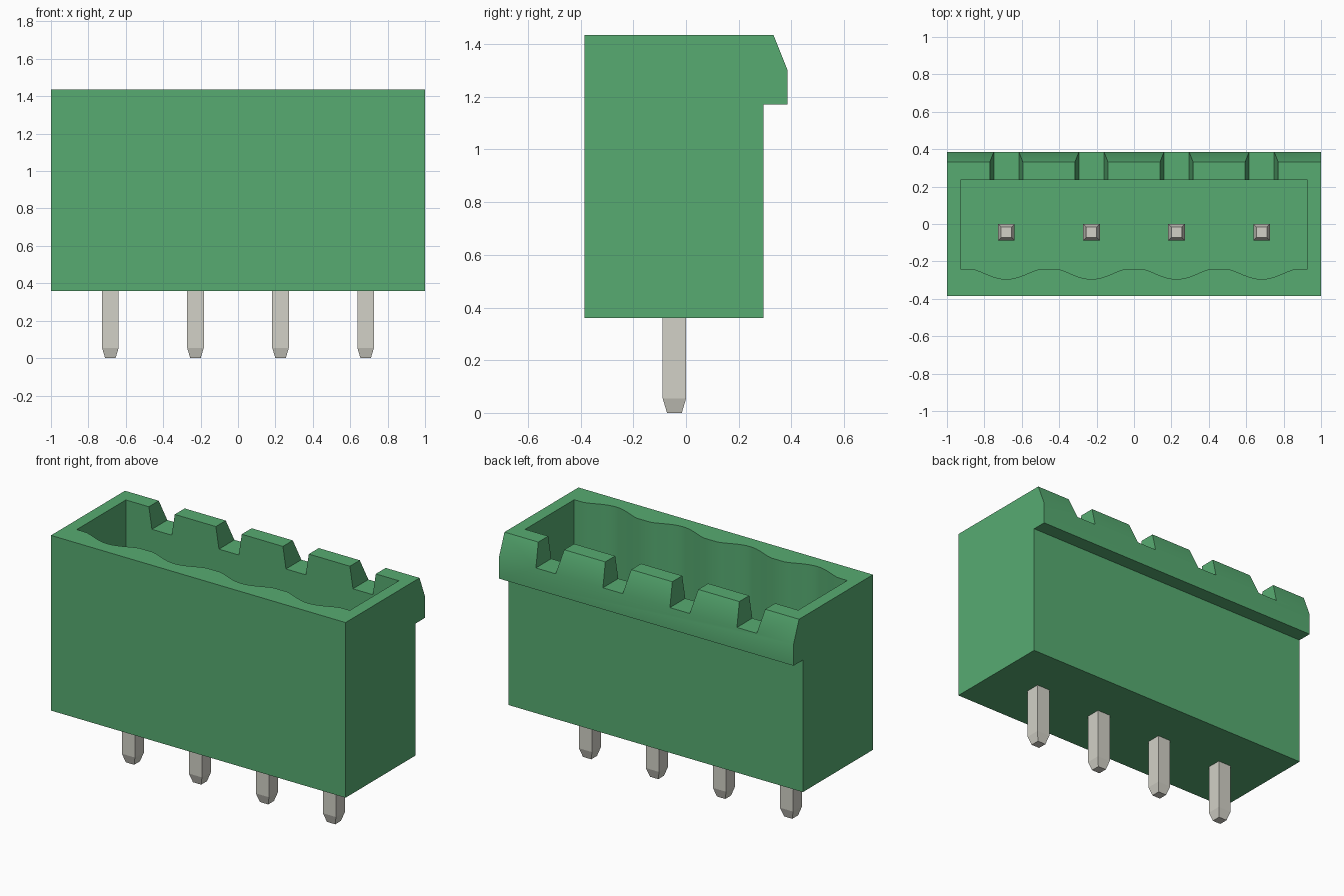
import bpy, bmesh, math
from mathutils import Vector

if "Cube" in bpy.data.objects:
    bpy.data.objects.remove(bpy.data.objects["Cube"], do_unlink=True)


def material(name, rgb):
    m = bpy.data.materials.new(name)
    m.use_nodes = True
    m.diffuse_color = (*rgb, 1)
    m.node_tree.nodes["Principled BSDF"].inputs["Base Color"].default_value = (*rgb, 1)
    return m


GREEN = material("green plastic", (0.095, 0.41, 0.167))
METAL = material("tinned metal", (0.645, 0.638, 0.572))

PIN_XS = [-0.6825, -0.2275, 0.2275, 0.6825]
PIN_Y = -0.044
BASE, TOP, FLOOR, SILL = 0.36, 1.435, 0.62, 1.302


def loft(name, rings, mat):
    """Solid skinned through closed rings of points, capped at both ends."""
    bm = bmesh.new()
    loops = [[bm.verts.new(p) for p in ring] for ring in rings]
    n = len(loops[0])
    for a, b in zip(loops, loops[1:]):
        for i in range(n):
            j = (i + 1) % n
            bm.faces.new((a[i], a[j], b[j], b[i]))
    bm.faces.new(loops[0])
    bm.faces.new(loops[-1])
    bmesh.ops.recalc_face_normals(bm, faces=bm.faces)
    me = bpy.data.meshes.new(name)
    bm.to_mesh(me)
    bm.free()
    me.materials.append(mat)
    ob = bpy.data.objects.new(name, me)
    bpy.context.collection.objects.link(ob)
    return ob


def cut(target, cutter):
    """Subtract the cutter, bake the result and discard the cutter."""
    mod = target.modifiers.new("cut", "BOOLEAN")
    mod.operation, mod.solver, mod.object = "DIFFERENCE", "EXACT", cutter
    bpy.context.view_layer.update()
    dg = bpy.context.evaluated_depsgraph_get()
    baked = bpy.data.meshes.new_from_object(target.evaluated_get(dg))
    target.modifiers.clear()
    target.data = baked
    bpy.data.objects.remove(cutter, do_unlink=True)


# Housing: side profile with the overhanging, chamfered latch rail at the back
side = [(-0.385, BASE), (0.295, BASE), (0.295, 1.17), (0.385, 1.17),
        (0.385, SILL), (0.332, TOP), (-0.385, TOP)]
housing = loft("housing", [[(x, y, z) for y, z in side] for x in (-1, 1)], GREEN)

# Cavity: rectangular with a shallow scallop in the front wall at each pin
outline = [(0.927, 0.236), (-0.927, 0.236), (-0.927, -0.24)]
STEPS = 16
for px in PIN_XS:
    for i in range(STEPS + 1):
        t = 2 * i / STEPS - 1
        depth = 0.055 * max(0.0, math.cos(t * math.pi / 2)) ** 1.4
        outline.append((px + 0.185 * t, -0.24 - depth))
outline.append((0.927, -0.24))
cut(housing, loft("cavity_cutter",
                  [[(x, y, z) for x, y in outline] for z in (FLOOR, TOP + 0.1)], GREEN))

# Latch notches: flared slots through the rear wall, one behind each pin
rise = TOP + 0.1
flare = 0.067 + 0.021 * (rise - SILL) / (TOP - SILL)
for px in PIN_XS:
    slot = [(px - 0.067, SILL), (px + 0.067, SILL), (px + flare, rise), (px - flare, rise)]
    cut(housing, loft("notch_cutter",
                      [[(x, y, z) for x, z in slot] for y in (0.15, 0.45)], GREEN))

# Smooth scallops, crisp edges elsewhere
bpy.ops.object.select_all(action="DESELECT")
housing.select_set(True)
bpy.context.view_layer.objects.active = housing
bpy.ops.object.shade_smooth_by_angle(angle=math.radians(25))


# Pins: square posts with tapered ends, running through the floor
def square(x, half, z):
    return [Vector((x + sx * half, PIN_Y + sy * half, z))
            for sx, sy in ((-1, -1), (1, -1), (1, 1), (-1, 1))]


for k, px in enumerate(PIN_XS, 1):
    loft(f"pin_{k}", [square(px, h, z) for h, z in
                      ((0.028, 0.0), (0.0445, 0.055), (0.0445, 1.06), (0.028, 1.115))], METAL)
